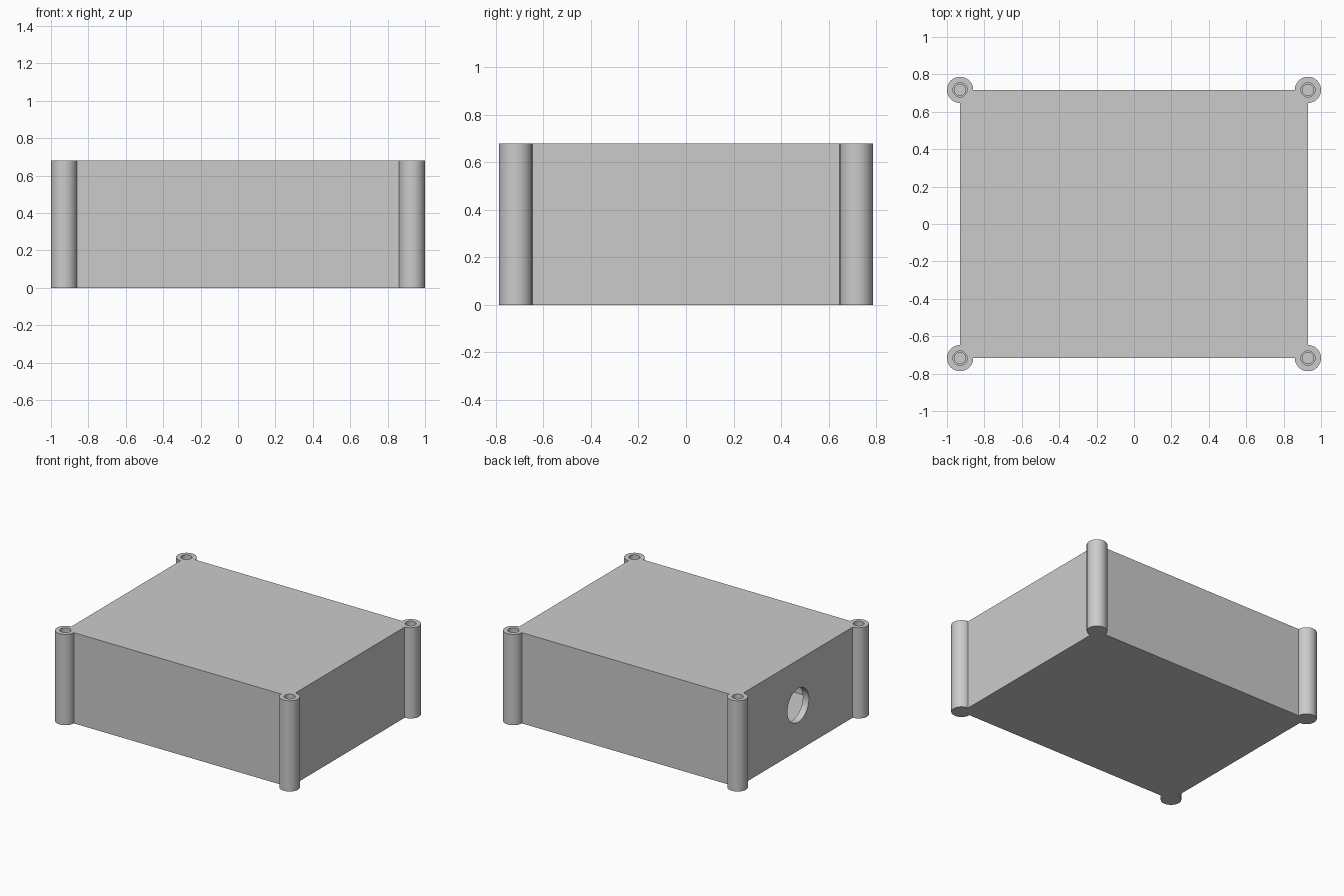
import bpy
import math

if "Cube" in bpy.data.objects:
    bpy.data.objects.remove(bpy.data.objects["Cube"])

HX, HY, H = 0.93, 0.717, 0.68      # half width, half depth, height
WALL, POST_R = 0.05, 0.07

grey = bpy.data.materials.new("light grey")
grey.diffuse_color = (0.6, 0.6, 0.6, 1)
grey.use_nodes = True
grey.node_tree.nodes["Principled BSDF"].inputs["Base Color"].default_value = grey.diffuse_color


def box(name, hx, hy, z0, z1):
    bpy.ops.mesh.primitive_cube_add(size=1, location=(0, 0, (z0 + z1) / 2))
    ob = bpy.context.object
    ob.name = name
    ob.scale = (2 * hx, 2 * hy, z1 - z0)
    bpy.ops.object.transform_apply(location=True, rotation=True, scale=True)
    return ob


def cylinder(name, r, loc, depth, rot=(0, 0, 0)):
    bpy.ops.mesh.primitive_cylinder_add(vertices=48, radius=r, depth=depth,
                                        location=loc, rotation=rot)
    ob = bpy.context.object
    ob.name = name
    bpy.ops.object.transform_apply(location=True, rotation=True, scale=True)
    return ob


def combine(target, tool, operation):
    bpy.context.view_layer.objects.active = target
    mod = target.modifiers.new(operation, 'BOOLEAN')
    mod.operation = operation
    mod.solver = 'EXACT'
    mod.object = tool
    bpy.ops.object.modifier_apply(modifier=mod.name)
    bpy.data.objects.remove(tool)


# Hollow casing
casing = box("casing", HX, HY, 0, H)
combine(casing, box("cavity", HX - WALL, HY - WALL, WALL, H - WALL), 'DIFFERENCE')

# Corner screw posts with a stepped bore: wide through the lid, narrow below
for sx in (-1, 1):
    for sy in (-1, 1):
        x, y = sx * HX, sy * HY
        combine(casing, cylinder("post", POST_R, (x, y, H / 2), H), 'UNION')
for sx in (-1, 1):
    for sy in (-1, 1):
        x, y = sx * HX, sy * HY
        for r, depth in ((0.038, WALL), (0.03, 0.5)):
            top = H + 0.05
            bottom = H - depth
            combine(casing, cylinder("bore", r, (x, y, (top + bottom) / 2),
                                     top - bottom), 'DIFFERENCE')

# Round cable opening in the left wall
combine(casing, cylinder("opening", 0.127, (-HX, 0, H / 2), 0.3,
                         (0, math.pi / 2, 0)), 'DIFFERENCE')

casing.data.materials.clear()
casing.data.materials.append(grey)
for p in casing.data.polygons:
    p.material_index = 0
bpy.ops.object.select_all(action='DESELECT')
casing.select_set(True)
bpy.context.view_layer.objects.active = casing
bpy.ops.object.shade_smooth_by_angle(angle=math.radians(30))
